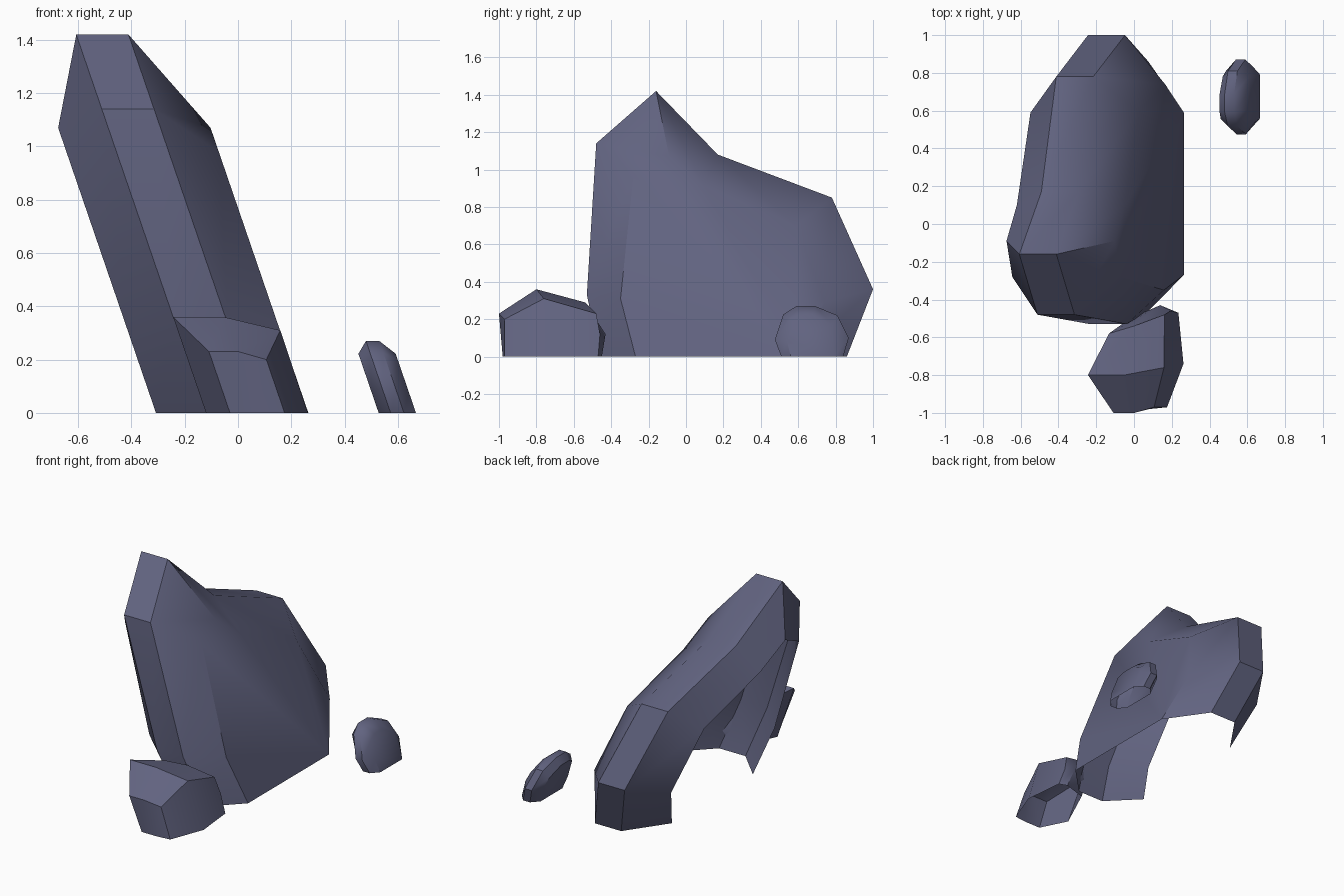
import bpy, bmesh, math

if "Cube" in bpy.data.objects:
    bpy.data.objects.remove(bpy.data.objects["Cube"])

SHEAR = -0.343  # all rocks lean to the left as they rise

stone = bpy.data.materials.new("slate_blue_stone")
stone.diffuse_color = (0.12, 0.125, 0.215, 1)
stone.use_nodes = True
stone.node_tree.nodes["Principled BSDF"].inputs["Base Color"].default_value = stone.diffuse_color


def build_rock(name, tracks, caps):
    """Skin neighbouring tracks (lists of x, y, z), then add cap faces by (track, point) or position."""
    bm = bmesh.new()
    lean = lambda p: bm.verts.new((p[0] + SHEAR * p[2], p[1], p[2]))
    rows = [[lean(p) for p in t] for t in tracks]
    for a, b in zip(rows, rows[1:]):
        for i in range(len(a) - 1):
            bm.faces.new((a[i], b[i], b[i + 1], a[i + 1]))
    corners = {}
    for cap in caps:
        face = []
        for c in cap:
            if len(c) == 2:
                face.append(rows[c[0]][c[1]])
            else:
                if c not in corners:
                    corners[c] = lean(c)
                face.append(corners[c])
        bm.faces.new(face)
    bmesh.ops.recalc_face_normals(bm, faces=bm.faces)
    me = bpy.data.meshes.new(name)
    bm.to_mesh(me)
    bm.free()
    me.materials.append(stone)
    ob = bpy.data.objects.new(name, me)
    bpy.context.collection.objects.link(ob)
    bpy.ops.object.select_all(action='DESELECT')
    bpy.context.view_layer.objects.active = ob
    ob.select_set(True)
    bpy.ops.object.shade_smooth_by_angle(angle=math.radians(40))
    return ob


def slab(name, cx, ridge, side, outer, inner, close_left):
    """Slab with a bevelled rim: outer profile on the ridge, inner profile on the side faces."""
    at = lambda x, prof: [(x, y, z) for y, z in prof]
    tracks = [at(cx - side, inner), at(cx - ridge, outer),
              at(cx + ridge, outer), at(cx + side, inner)]
    n = len(inner)
    caps = [[(3, i) for i in range(n)]]
    if close_left:
        caps.append([(0, i) for i in reversed(range(n))])
    return build_rock(name, tracks, caps)


# Large peaked rock, open underneath and on the hidden left side
slab("large_rock", -0.022, 0.098, 0.286,
     [(-.46, 0), (-.53, .33), (-.48, 1.14), (-.16, 1.42), (.17, 1.08), (.78, .85), (1, .36), (.86, 0)],
     [(-.27, 0), (-.35, .31), (-.28, .98), (-.09, 1.07), (.1, .91), (.59, .70), (.74, .29), (.59, 0)],
     False)

# Small pebble at the back right
slab("small_rock", 0.598, 0.025, 0.07,
     [(.51, 0), (.475, .09), (.52, .225), (.59, .27), (.69, .27), (.81, .22), (.87, .1), (.84, 0)],
     [(.56, 0), (.54, .08), (.555, .2), (.60, .222), (.68, .222), (.78, .17), (.81, .12), (.79, 0)],
     True)

# Low rock in front: left, middle and right edges of its roof, then the side walls
left = [(-.03, -.98, 0), (-.03, -1, .23), (-.12, -.8, .36), (-.03, -.58, .30), (.02, -.5, .12), (.02, -.5, 0)]
mid = [(.08, -.98, 0), (.08, -1, .23), (.07, -.8, .36), (.10, -.54, .29), (.18, -.43, .12), (.18, -.45, 0)]
right = [(.175, -.97, 0), (.175, -.97, .2), (.265, -.76, .31), (.24, -.48, .23), (.235, -.46, .12), (.235, -.47, 0)]
foot_r, foot_l = (.262, -.74, 0), (-.12, -.8, 0)
build_rock("front_rock", [left, mid, right],
           [[(2, 0), foot_r, (2, 2), (2, 1)], [foot_r, (2, 5), (2, 4), (2, 3), (2, 2)],
            [(0, 0), (0, 1), (0, 2), foot_l], [foot_l, (0, 2), (0, 3), (0, 4), (0, 5)]])
